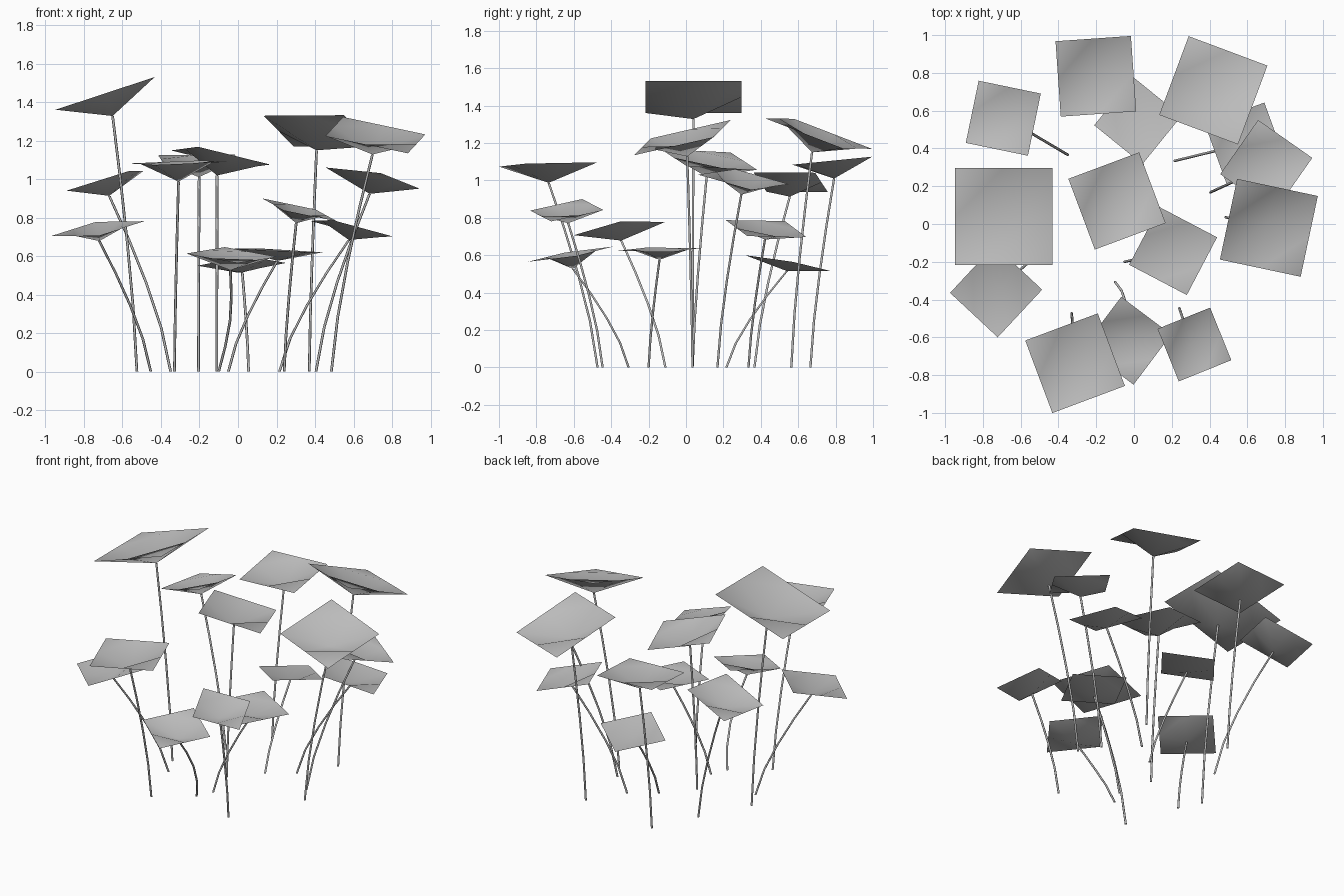
import bpy
import bmesh
import math
from mathutils import Vector, Matrix

cube = bpy.data.objects.get("Cube")
if cube:
    bpy.data.objects.remove(cube, do_unlink=True)

GREY = (0.5, 0.5, 0.5, 1.0)
grey = bpy.data.materials.new("soft_grey")
grey.use_nodes = True
grey.diffuse_color = GREY
grey.node_tree.nodes["Principled BSDF"].inputs["Base Color"].default_value = GREY

STEM_RADIUS = 0.007
STEM_SIDES = 6
DIP = 0.24  # depth of the leaf hub as a share of the leaf side


def finish(bm, name):
    mesh = bpy.data.meshes.new(name)
    bm.to_mesh(mesh)
    bm.free()
    mesh.materials.append(grey)
    mesh.polygons.foreach_set("use_smooth", [True] * len(mesh.polygons))
    obj = bpy.data.objects.new(name, mesh)
    bpy.context.collection.objects.link(obj)
    return obj


def leaf(name, centre, yaw, side, slope, dip):
    """Square dished leaf; returns the point where the stem joins it."""
    turn = Matrix.Rotation(math.radians(yaw), 3, "Z")
    normal = Vector((-slope[0], -slope[1], 1)).normalized()
    hub = centre - normal * side * dip
    bm = bmesh.new()
    grid = {}
    for i in range(3):
        for j in range(3):
            p = turn @ Vector((i - 1, j - 1, 0)) * side / 2
            p.z = p.x * slope[0] + p.y * slope[1]
            grid[i, j] = bm.verts.new(hub if i == j == 1 else centre + p)
    for i in range(2):
        for j in range(2):
            a, b = grid[i, j], grid[i + 1, j]
            c, d = grid[i + 1, j + 1], grid[i, j + 1]
            bm.faces.new((a, b, c))
            bm.faces.new((a, c, d))
    finish(bm, name)
    return hub


def stem(name, base, hub, bow):
    """Thin tube that rises steeply and then leans towards the hub."""
    bm = bmesh.new()
    rings = []
    for t in (0, 0.25, 0.5, 0.75, 1):
        mid = base.lerp(hub, t ** 1.35)
        mid.x += bow * math.sin(math.pi * t)
        mid.z = hub.z * t
        ring = []
        for k in range(STEM_SIDES):
            a = math.tau * k / STEM_SIDES
            offset = Vector((math.cos(a), math.sin(a), 0)) * STEM_RADIUS
            ring.append(bm.verts.new(mid + offset))
        rings.append(ring)
    for low, high in zip(rings, rings[1:]):
        for k in range(STEM_SIDES):
            n = (k + 1) % STEM_SIDES
            bm.faces.new((low[k], low[n], high[n], high[k]))
    finish(bm, name)


def plant(label, x, y, z, yaw, side, slope_x, slope_y, base_x, base_y, dip=DIP, bow=0):
    hub = leaf("leaf_" + label, Vector((x, y, z)), yaw, side, (slope_x, slope_y), dip)
    stem("stem_" + label, Vector((base_x, base_y, 0)), hub, bow)


# Tall plants
plant("left_tallest", -.69, .04, 1.445, 0, .515, .33, 0, -.525, .035)
plant("back_right_tall", .42, .708, 1.25, -20.5, .445, -.12, -.34, .37, .563)
plant("right_tall", .714, -.02, 1.228, -12, .437, -.156, .263, .485, .035)
plant("centre_tall", -.09, .122, 1.112, 20.5, .4, -.2, -.125, -.11, .035)
plant("back_tall", -.202, .782, 1.105, 4, .4, 0, .1, -.205, .665)
plant("front_tall", -.312, -.737, 1.085, 20.5, .41, .03, .03, -.33, -.473)

# Middle plants
plant("right_middle", .7, .307, 1.005, -35, .35, -.2, -.14, .405, .168)
plant("back_left_middle", -.692, .56, .99, -11.7, .336, .3, -.07, -.35, .366)
plant("front_right_middle", .32, -.638, .84, 22, .3, -.256, .118, .24, -.446)
plant("back_right_middle", .59, .428, .742, 20, .335, -.235, -.1, .215, .334, .18)
plant("front_left_middle", -.73, -.356, .742, 47, .345, .155, .15, -.453, -.11, .19)

# Low plants
plant("centre_low", .207, -.143, .63, -27.7, .345, -.05, .02, -.05, -.2, .16)
plant("front_low", -.035, -.618, .605, -37, .332, -.06, .17, -.1, -.307, bow=.035)
plant("back_low", .02, .547, .557, 51, .328, .05, -.18, .055, .216, .13)
